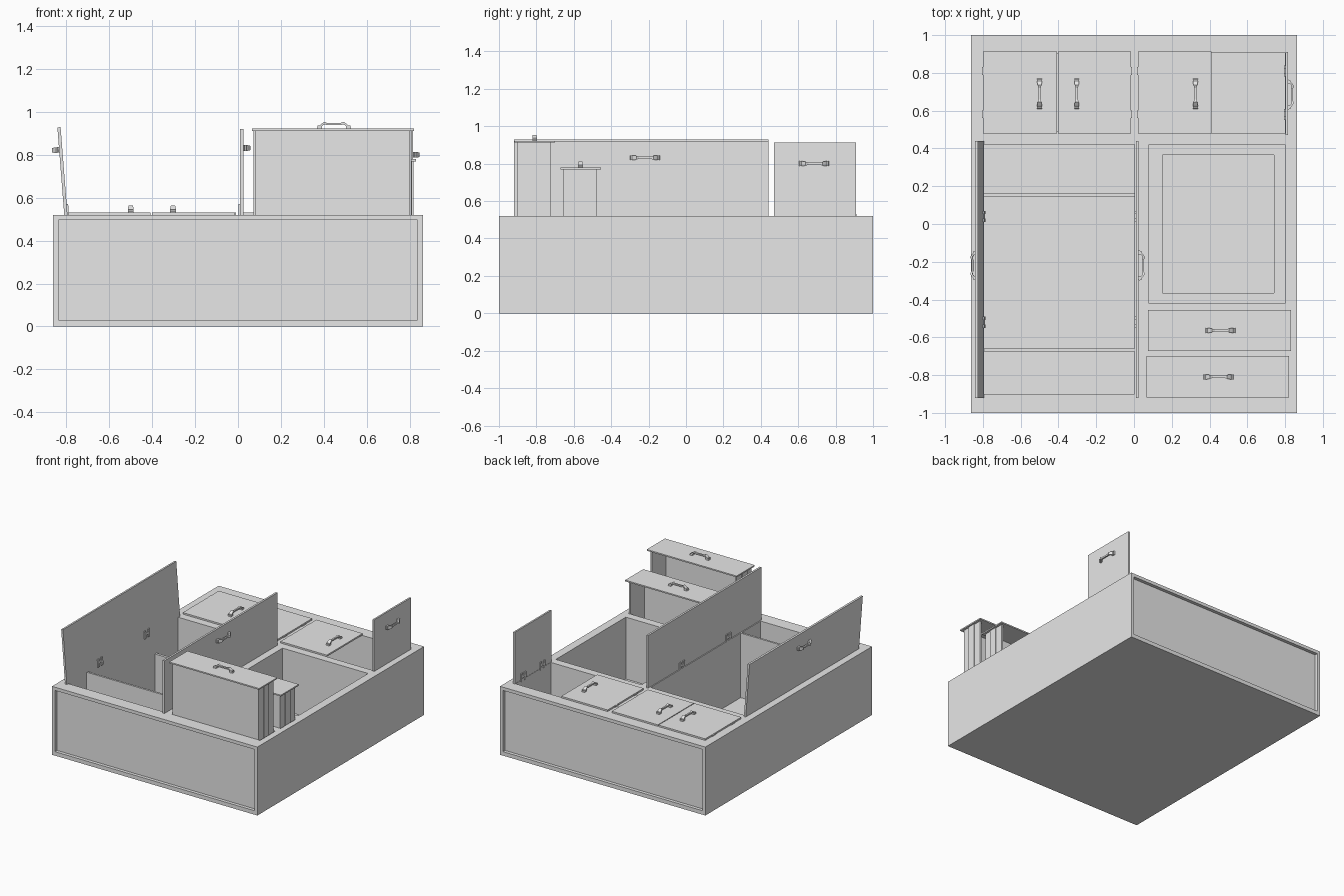
import bpy, bmesh, math
from mathutils import Matrix, Vector

cube = bpy.data.objects.get("Cube")
if cube:
    bpy.data.objects.remove(cube)

grey = bpy.data.materials.new("plain_grey")
grey.use_nodes = True
grey.diffuse_color = (0.8, 0.8, 0.8, 1)
grey.node_tree.nodes["Principled BSDF"].inputs["Base Color"].default_value = (0.8, 0.8, 0.8, 1)

X, Y, Z = Vector((1, 0, 0)), Vector((0, 1, 0)), Vector((0, 0, 1))
TOP = 0.52      # height of the cabinet face
FLOOR = 0.03    # inner floor of the compartments


def finish(name, bm):
    bmesh.ops.recalc_face_normals(bm, faces=bm.faces)
    mesh = bpy.data.meshes.new(name)
    bm.to_mesh(mesh)
    bm.free()
    mesh.materials.append(grey)
    ob = bpy.data.objects.new(name, mesh)
    bpy.context.collection.objects.link(ob)
    return ob


def boxes(name, *spans):
    """One object from boxes given as (x range, y range, z range)."""
    bm = bmesh.new()
    for span in spans:
        size = [b - a for a, b in span]
        mid = [(a + b) / 2 for a, b in span]
        bmesh.ops.create_cube(bm, size=1, matrix=Matrix.Translation(mid) @ Matrix.Diagonal((*size, 1)))
    return finish(name, bm)


def cut(ob, *span):
    """Carve a box out of an object."""
    tool = boxes("cutter", span)
    tool.hide_render = True
    mod = ob.modifiers.new("cut", "BOOLEAN")
    mod.operation, mod.solver, mod.object = "DIFFERENCE", "EXACT", tool
    bpy.context.view_layer.objects.active = ob
    bpy.ops.object.modifier_apply(modifier=mod.name)
    bpy.data.objects.remove(tool)


def handle(name, loc, along, out):
    """Arched pull with flared feet: stations of (offset, height, half width, thickness)."""
    half = [(0.08, 0, 0.013, 0.005), (0.062, 0.01, 0.013, 0.012),
            (0.045, 0.022, 0.010, 0.012), (0.03, 0.018, 0.006, 0.010)]
    stations = [(-t, h, w, d) for t, h, w, d in half] + half[::-1]
    side = out.cross(along)
    bm = bmesh.new()
    rings = []
    for t, h, w, d in stations:
        rings.append([bm.verts.new(Vector(loc) + along * t + side * s * w + out * (h + u * d))
                      for s, u in ((-1, 0), (1, 0), (1, 1), (-1, 1))])
    for a, b in zip(rings, rings[1:]):
        for i in range(4):
            bm.faces.new((a[i], a[i - 1], b[i - 1], b[i]))
    bm.faces.new(rings[0])
    bm.faces.new(rings[-1])
    # square foot pads against the panel
    for sign in (-1, 1):
        mid = Vector(loc) + along * sign * 0.066 + out * 0.008
        m = Matrix((along, side, out)).transposed().to_4x4()
        bmesh.ops.create_cube(bm, size=1, matrix=Matrix.Translation(mid) @ m @ Matrix.Diagonal((0.02, 0.026, 0.016, 1)))
    return finish(name, bm)


def hinge(name, x, y, toward):
    """H-shaped hinge on the inner face of an upright door."""
    xr = sorted((x, x + toward * 0.008))
    return boxes(name,
                 (xr, (y - 0.03, y - 0.012), (TOP - 0.01, TOP + 0.05)),
                 (xr, (y + 0.012, y + 0.03), (TOP - 0.01, TOP + 0.05)),
                 (xr, (y - 0.012, y + 0.012), (TOP + 0.015, TOP + 0.03)))


# Cabinet body lying on its back
body = boxes("cabinet_body", ((-0.863, 0.863), (-1, 1), (0, TOP)))
deep = (FLOOR, 0.6)
cut(body, (-0.80, 0.003), (-0.90, 0.42), deep)          # tall compartment
cut(body, (-0.79, -0.025), (0.49, 0.90), deep)          # upper compartments
cut(body, (0.03, 0.80), (0.48, 0.905), deep)
cut(body, (0.08, 0.80), (-0.42, 0.42), (0.05, 0.6))     # appliance bay
cut(body, (0.15, 0.74), (-0.365, 0.365), (0.03, 0.2))   # recessed bay back
cut(body, (0.08, 0.82), (-0.66, -0.48), deep)           # drawer bays
cut(body, (0.075, 0.815), (-0.90, -0.715), deep)
for s in (-1, 1):                                       # sunken end panels
    cut(body, (-0.838, 0.838), sorted((s * 0.975, s * 1.1)), (0.03, 0.495))

# Shelves of the tall compartment
boxes("lower_shelf", ((-0.80, 0.003), (-0.675, -0.66), (FLOOR, TOP)))
boxes("upper_shelf", ((-0.80, 0.003), (0.145, 0.165), (FLOOR, 0.345)))

# Closed upper doors with handles
for name, x0, x1, hx in (("outer_upper_door", -0.80, -0.408, -0.50),
                         ("inner_upper_door", -0.402, -0.015, -0.303),
                         ("middle_upper_door", 0.02, 0.41, 0.325)):
    boxes(name, ((x0, x1), (0.48, 0.912), (TOP, TOP + 0.012)))
    handle(name + "_handle", (hx, 0.69, TOP + 0.01), Y, Z)
    edge = x0 if hx > (x0 + x1) / 2 else x1
    for y in (0.58, 0.81):
        boxes(name + "_hinge", ((edge - 0.005, edge + 0.005), (y - 0.02, y + 0.02), (TOP - 0.01, TOP + 0.01)))

# Open upper door, standing upright
boxes("open_upper_door", ((0.802, 0.815), (0.47, 0.91), (TOP, 0.912)))
handle("open_upper_door_handle", (0.813, 0.685, 0.80), Y, X)
for y in (0.58, 0.81):
    hinge("open_upper_door_hinge", 0.803, y, -1)

# Tall doors: one upright, one leaning outward
boxes("upright_tall_door", ((0.01, 0.025), (-0.92, 0.44), (TOP, 0.92)))
handle("upright_tall_door_handle", (0.024, -0.22, 0.832), Y, X)
leaning = [boxes("leaning_tall_door", ((-0.81, -0.795), (-0.92, 0.44), (TOP, 0.93))),
           handle("leaning_tall_door_handle", (-0.809, -0.22, 0.825), Y, -X)]
for y in (-0.52, 0.04):
    hinge("upright_door_hinge", 0.011, y, -1)
    leaning.append(hinge("leaning_door_hinge", -0.796, y, 1))
pivot = Vector((-0.80, 0, TOP))
tilt = Matrix.Translation(pivot) @ Matrix.Rotation(math.radians(-4.5), 4, "Y") @ Matrix.Translation(-pivot)
for ob in leaning:
    ob.data.transform(tilt)


def drawer(name, x0, x1, y0, y1, top):
    """Pulled-out drawer: front panel on top, tray open toward +y, side runners."""
    bx0, bx1, by0, by1 = x0 + 0.014, x1 - 0.018, y0 + 0.018, y1 - 0.022
    low, high, t = max(top - 0.46, 0.05), top - 0.01, 0.012
    boxes(name + "_front", ((x0, x1), (y0, y1), (high, top)))
    boxes(name + "_tray",
          ((bx0, bx1), (by0, by0 + t), (low, high)),
          ((bx0, bx0 + t), (by0 + t, by1), (low, high)),
          ((bx1 - t, bx1), (by0 + t, by1), (low, high)),
          ((bx0 + t, bx1 - t), (by0 + t, by1), (low, low + t)))
    mid = (by0 + by1) / 2
    for x in (bx0 - 0.006, bx1):
        boxes(name + "_runner", ((x, x + 0.006), (mid - 0.03, mid + 0.03), (low, high)))
    handle(name + "_handle", ((x0 + x1) / 2 + 0.005, (y0 + y1) / 2, top - 0.002), X, Z)


drawer("bottom_drawer", 0.065, 0.82, -0.918, -0.70, 0.922)
drawer("top_drawer", 0.075, 0.83, -0.672, -0.455, 0.78)
